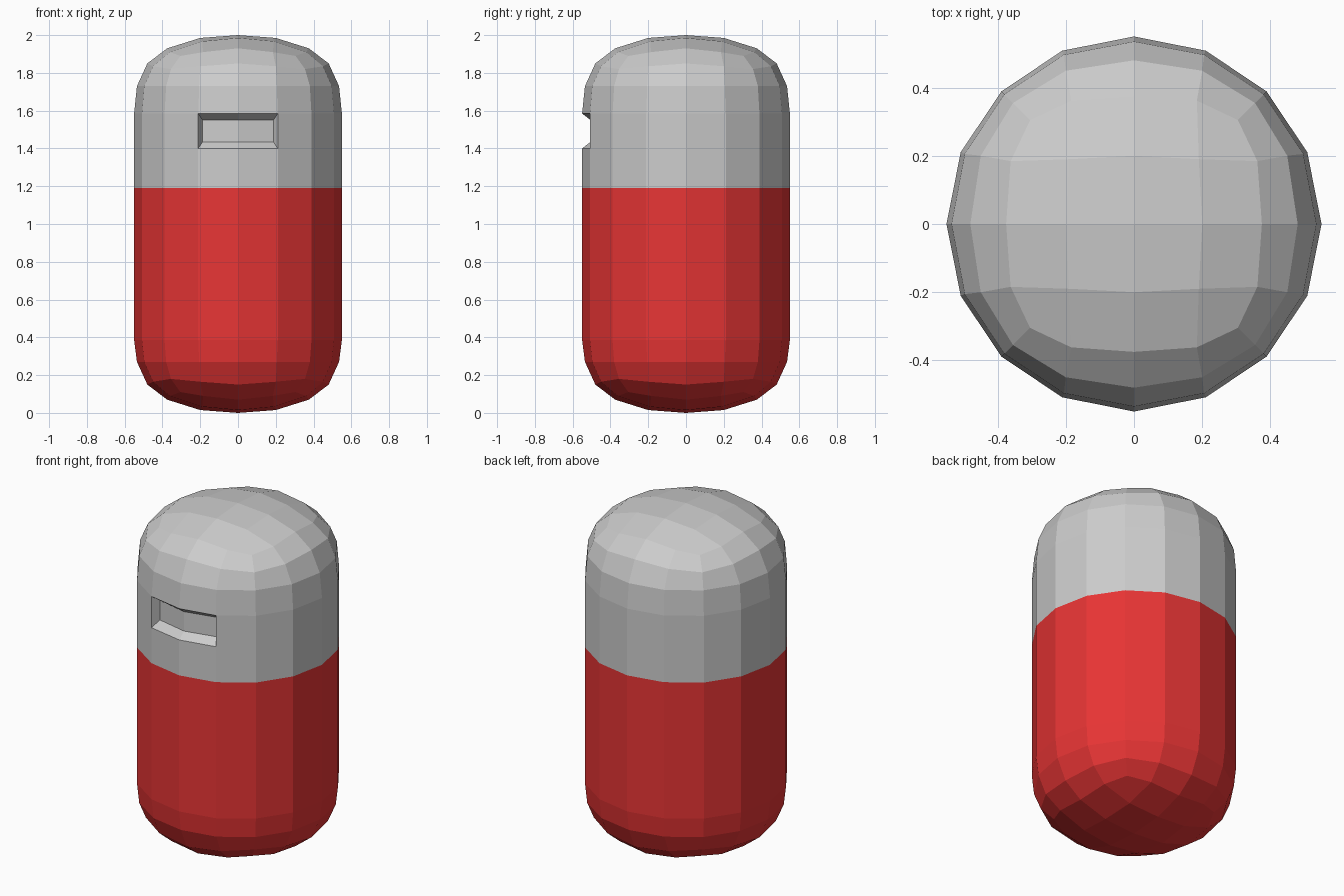
import bpy, bmesh
from math import cos, sin, radians

if "Cube" in bpy.data.objects:
    bpy.data.objects.remove(bpy.data.objects["Cube"])

SIDES = 16
# Cap rings: for each, (radius, angle, height) of the mid, quarter and corner points
CAP_RINGS = [
    [(0.375, 0, 1.93), (0.406, 27, 1.91), (0.431, 45, 1.89)],
    [(0.48, 0, 1.85), (0.492, 24, 1.835), (0.502, 45, 1.82)],
    [(0.535, 0, 1.73), (0.537, 22.5, 1.73), (0.538, 45, 1.73)],
]
RADIUS = 0.55
VISOR_TOP, VISOR_BOTTOM, SEAM = 1.585, 1.40, 1.19


def ring_point(ring, k):
    quarter, step = divmod(k, 4)
    turn = 90 * quarter
    if step <= 2:
        r, a, z = ring[step]
    else:                       # mirror about the diagonal
        r, a, z = ring[1]
        a = 90 - a
    a = radians(a + turn)
    return r * cos(a), r * sin(a), z


def straight_ring(z):
    return [(RADIUS * cos(radians(22.5 * k)), RADIUS * sin(radians(22.5 * k)), z)
            for k in range(SIDES)]


def half_shell(name, wall_heights, flip=False, visor=False, color=None):
    bm = bmesh.new()
    fz = (lambda z: 2 - z) if flip else (lambda z: z)

    def vert(p):
        return bm.verts.new((p[0], p[1], fz(p[2])))

    rings = [[vert(ring_point(r, k)) for k in range(SIDES)] for r in CAP_RINGS]
    rings += [[vert(p) for p in straight_ring(z)] for z in wall_heights]

    # 4 x 4 patch closing the dome
    rim = [(2, 0), (2, 1), (2, 2), (1, 2), (0, 2), (-1, 2), (-2, 2), (-2, 1),
           (-2, 0), (-2, -1), (-2, -2), (-1, -2), (0, -2), (1, -2), (2, -2), (2, -1)]
    grid = dict(zip(rim, rings[0]))
    for i in (-1, 0, 1):
        for j in (-1, 0, 1):
            s = 0.2 if i * j == 0 else 0.19
            grid[i, j] = vert((i * s, j * s, (2.0, 1.985, 1.967)[abs(i) + abs(j)]))
    for i in range(-2, 2):
        for j in range(-2, 2):
            bm.faces.new([grid[i, j], grid[i + 1, j], grid[i + 1, j + 1], grid[i, j + 1]])

    # Rounded shoulder and straight wall, leaving the visor opening
    for n, (a, b) in enumerate(zip(rings, rings[1:])):
        for k in range(SIDES):
            if visor and n == 3 and k in (11, 12):
                continue
            m = (k + 1) % SIDES
            bm.faces.new([a[k], b[k], b[m], a[m]])

    # Recessed visor with sloping sides
    if visor:
        top, low = rings[3][11:14], rings[4][11:14]

        def inner(v, z):
            return vert((v.co.x * 0.89, v.co.y + 0.045, z))
        itop = [inner(v, VISOR_TOP - 0.035) for v in top]
        ilow = [inner(v, VISOR_BOTTOM + 0.035) for v in low]
        for k in (0, 1):
            bm.faces.new([itop[k], ilow[k], ilow[k + 1], itop[k + 1]])
            bm.faces.new([top[k], itop[k], itop[k + 1], top[k + 1]])
            bm.faces.new([ilow[k], low[k], low[k + 1], ilow[k + 1]])
        bm.faces.new([top[0], low[0], ilow[0], itop[0]])
        bm.faces.new([itop[2], ilow[2], low[2], top[2]])

    if flip:
        bmesh.ops.reverse_faces(bm, faces=bm.faces[:])
    mesh = bpy.data.meshes.new(name)
    bm.to_mesh(mesh)
    bm.free()
    obj = bpy.data.objects.new(name, mesh)
    bpy.context.collection.objects.link(obj)
    if color:
        mat = bpy.data.materials.new(name + "_colour")
        mat.diffuse_color = color
        mat.use_nodes = True
        mat.node_tree.nodes["Principled BSDF"].inputs["Base Color"].default_value = mat.diffuse_color
        mesh.materials.append(mat)
    return obj


# Grey upper half with visor, red lower half
half_shell("upper_shell", [VISOR_TOP, VISOR_BOTTOM, SEAM], visor=True)
half_shell("lower_shell", [2 - 0.385, 2 - SEAM], flip=True, color=(0.8, 0.035, 0.035, 1))
